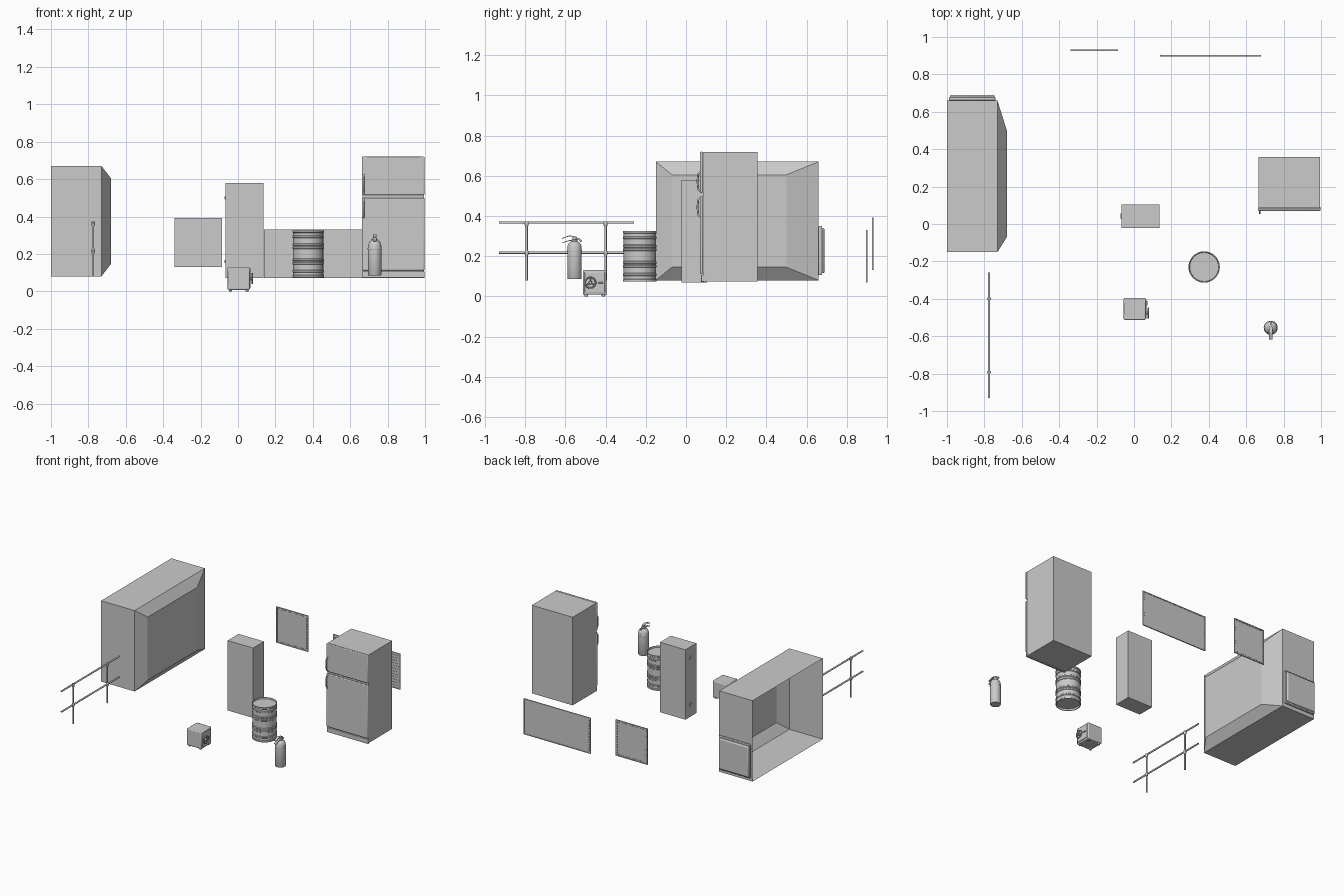
import bpy, bmesh, math
from mathutils import Vector

if "Cube" in bpy.data.objects:
    bpy.data.objects.remove(bpy.data.objects["Cube"])


def mesh_obj(name, verts, faces, smooth=False):
    me = bpy.data.meshes.new(name)
    me.from_pydata(verts, [], faces)
    bm = bmesh.new()
    bm.from_mesh(me)
    bmesh.ops.remove_doubles(bm, verts=bm.verts, dist=1e-6)
    bmesh.ops.recalc_face_normals(bm, faces=bm.faces)
    bm.to_mesh(me)
    bm.free()
    ob = bpy.data.objects.new(name, me)
    bpy.context.collection.objects.link(ob)
    if smooth:
        shade(ob)
    return ob


def shade(ob):
    bpy.ops.object.select_all(action='DESELECT')
    ob.select_set(True)
    bpy.context.view_layer.objects.active = ob
    bpy.ops.object.shade_smooth_by_angle(angle=math.radians(35))


def box(name, x, y, z, bevel=0, segs=2):
    verts = [(a, b, c) for a in x for b in y for c in z]
    faces = [(0, 1, 3, 2), (4, 6, 7, 5), (0, 4, 5, 1), (2, 3, 7, 6), (0, 2, 6, 4), (1, 5, 7, 3)]
    ob = mesh_obj(name, verts, faces)
    if bevel:
        m = ob.modifiers.new("bevel", 'BEVEL')
        m.width, m.segments = bevel, segs
        shade(ob)
    return ob


def lathe(name, profile, loc, n=32, axis='Z'):
    # profile of (radius, height) spun about an axis through loc, ends capped
    verts, faces = [], []
    for r, h in profile:
        for i in range(n):
            a = 2 * math.pi * i / n
            p = Vector((r * math.cos(a), r * math.sin(a), h))
            if axis == 'X':
                p = Vector((p.z, p.x, p.y))
            verts.append(p + Vector(loc))
    for k in range(len(profile) - 1):
        for i in range(n):
            j = (i + 1) % n
            faces.append((k * n + i, k * n + j, (k + 1) * n + j, (k + 1) * n + i))
    faces += [tuple(range(n)), tuple(range((len(profile) - 1) * n, len(profile) * n))]
    return mesh_obj(name, verts, faces, True)


def tube(name, pts, r):
    cu = bpy.data.curves.new(name, 'CURVE')
    cu.dimensions, cu.bevel_depth, cu.bevel_resolution, cu.use_fill_caps = '3D', r, 3, True
    s = cu.splines.new('POLY')
    s.points.add(len(pts) - 1)
    for p, c in zip(s.points, pts):
        p.co = (*c, 1)
    ob = bpy.data.objects.new(name, cu)
    bpy.context.collection.objects.link(ob)
    return ob


# Large wall housing: open at -x, tapered to a closed face at +x
rings = [(-1.0, -0.15, 0.66, 0.08, 0.67), (-0.73, -0.15, 0.66, 0.08, 0.67),
         (-0.68, -0.07, 0.50, 0.145, 0.605)]
v = [p for x, y0, y1, z0, z1 in rings
     for p in ((x, y0, z0), (x, y1, z0), (x, y1, z1), (x, y0, z1))]
f = [(k + i, k + (i + 1) % 4, k + 4 + (i + 1) % 4, k + 4 + i) for k in (0, 4) for i in range(4)]
mesh_obj("wall_housing", v, f + [(8, 9, 10, 11)])
box("housing_hatch", (-0.99, -0.74), (0.66, 0.678), (0.105, 0.35), 0.004)
box("housing_hatch_cover", (-0.985, -0.745), (0.672, 0.69), (0.115, 0.34), 0.012, 3)

# Railing
for z in (0.367, 0.217):
    tube("rail", [(-0.775, -0.93, z), (-0.775, -0.26, z)], 0.006)
for y in (-0.793, -0.4):
    tube("rail_post", [(-0.775, y, 0.08), (-0.775, y, 0.367)], 0.006)
    for z in (0.217, 0.362):
        lathe("rail_joint", [(0.007, -0.014), (0.010, -0.007), (0.010, 0.006), (0.007, 0.011)],
              (-0.775, y, z), 16)


# Framed thin panels with a row of rivets on each border
def panel(name, x0, x1, y, z0, z1):
    t, w = 0.004, 0.007
    box(name + "_sheet", (x0 + .003, x1 - .003), (y - .0015, y + .0015), (z0 + .003, z1 - .003))
    for z in (z0, z1 - w):
        box(name + "_frame_rail", (x0, x1), (y - t, y + t), (z, z + w))
    for x in (x0, x1 - w):
        box(name + "_frame_side", (x, x + w), (y - t, y + t), (z0 + w, z1 - w))


def studs(name, x0, x1, y, z0, z1, n):
    for i in range(n):
        z = z0 + .012 + (z1 - z0 - .024) * (i + .5) / n
        for x in (x0 + .011, x1 - .011):
            box(name, (x - .002, x + .002), (y - .0035, y + .0035), (z - .005, z + .005))


panel("square_panel", -0.34, -0.085, 0.93, 0.13, 0.392)
studs("square_panel_stud", -0.34, -0.085, 0.93, 0.13, 0.392, 12)
for i in range(12):
    x = -0.325 + 0.225 * (i + .5) / 12
    for z in (0.142, 0.380):
        box("square_panel_stud", (x - .005, x + .005), (0.9265, 0.9335), (z - .002, z + .002))
panel("wide_panel", 0.14, 0.68, 0.90, 0.07, 0.33)
studs("wide_panel_stud", 0.14, 0.68, 0.90, 0.07, 0.33, 12)
for i in range(12):
    z = 0.082 + i * 0.0198
    box("wide_panel_slat", (0.157, 0.663), (0.8965, 0.899), (z, z + 0.013))

# Narrow locker with two side hinges
box("locker", (-0.068, 0.137), (-0.022, 0.104), (0.07, 0.58))
for z in (0.16, 0.50):
    box("locker_latch", (-0.072, -0.066), (0.028, 0.056), (z - .008, z + .008), 0.002)

# Refrigerator: cabinet, plinth, two doors and curved handles
box("fridge_body", (0.665, 0.995), (0.085, 0.357), (0.075, 0.718))
box("fridge_plinth", (0.665, 0.997), (0.075, 0.09), (0.072, 0.106), 0.002)
for z in ((0.112, 0.500), (0.515, 0.720)):
    box("fridge_door", (0.663, 0.997), (0.07, 0.084), z, 0.005)
for z0, z1 in ((0.395, 0.492), (0.522, 0.622)):
    tube("fridge_handle", [(0.672, 0.073, z0), (0.672, 0.061, z0 + .012),
                           (0.672, 0.057, (z0 + z1) / 2),
                           (0.672, 0.061, z1 - .012), (0.672, 0.073, z1)], 0.005)

# Ribbed barrel
prof = [(0.076, 0.085), (0.079, 0.073), (0.084, 0.073), (0.084, 0.083), (0.081, 0.086)]
for z in (0.108, 0.150, 0.168, 0.232, 0.250, 0.292):
    prof += [(0.081, z - .007), (0.084, z - .004), (0.084, z + .004), (0.081, z + .007)]
prof += [(0.081, 0.313), (0.084, 0.316), (0.084, 0.326), (0.079, 0.326), (0.077, 0.316)]
lathe("barrel", prof, (0.375, -0.23, 0), 32)

# Fire extinguisher: bottle, valve, levers and nozzle
ex, ey = 0.731, -0.555
lathe("extinguisher_bottle", [(0.034, 0.085), (0.036, 0.088), (0.036, 0.235), (0.034, 0.252),
                              (0.027, 0.266), (0.015, 0.274), (0.013, 0.280)], (ex, ey, 0), 24)
lathe("extinguisher_band", [(0.0365, 0.222), (0.0375, 0.225), (0.0375, 0.231), (0.0365, 0.234)],
      (ex, ey, 0), 24)
lathe("extinguisher_valve", [(0.016, 0.272), (0.016, 0.281), (0.010, 0.284), (0.010, 0.298)],
      (ex, ey, 0), 16)
for pts in ([(0, .278), (-.025, .278), (-.062, .266)], [(.005, .296), (-.025, .301), (-.062, .288)]):
    vs = [(ex + sx, ey + y, z + dz) for y, z in pts for sx, dz in
          ((-.009, -.002), (.009, -.002), (.009, .002), (-.009, .002))]
    fs = [(k + i, k + (i + 1) % 4, k + 4 + (i + 1) % 4, k + 4 + i) for k in (0, 4) for i in range(4)]
    mesh_obj("extinguisher_lever", vs, fs + [(0, 1, 2, 3), (8, 9, 10, 11)])
tube("extinguisher_nozzle", [(ex, ey, .288), (ex, ey + .022, .286), (ex, ey + .034, .272)], 0.005)

# Small safe with wheel, lever and feet
box("safe_body", (-0.055, 0.063), (-0.513, -0.395), (0.008, 0.13), 0.006)
box("safe_door", (0.060, 0.067), (-0.505, -0.403), (0.018, 0.122), 0.003)
for x in (-0.04, 0.048):
    for y in (-0.497, -0.411):
        lathe("safe_foot", [(0.008, 0), (0.010, 0.010)], (x, y, 0), 12)
bpy.ops.mesh.primitive_torus_add(major_radius=0.026, minor_radius=0.004, major_segments=32,
                                 minor_segments=8, location=(0.076, -0.476, 0.068),
                                 rotation=(0, math.pi / 2, 0))
wheel = bpy.context.object
wheel.name = "safe_wheel"
shade(wheel)
lathe("safe_wheel_hub", [(0.009, 0.064), (0.009, 0.076), (0.006, 0.081)], (0, -0.476, 0.068), 16, 'X')
for i in range(3):
    a = math.pi / 2 + i * 2 * math.pi / 3
    tube("safe_wheel_spoke", [(0.076, -0.476, 0.068),
                              (0.076, -0.476 + .026 * math.cos(a), 0.068 + .026 * math.sin(a))], 0.003)
box("safe_lever", (0.066, 0.073), (-0.437, -0.412), (0.065, 0.071), 0.002)
